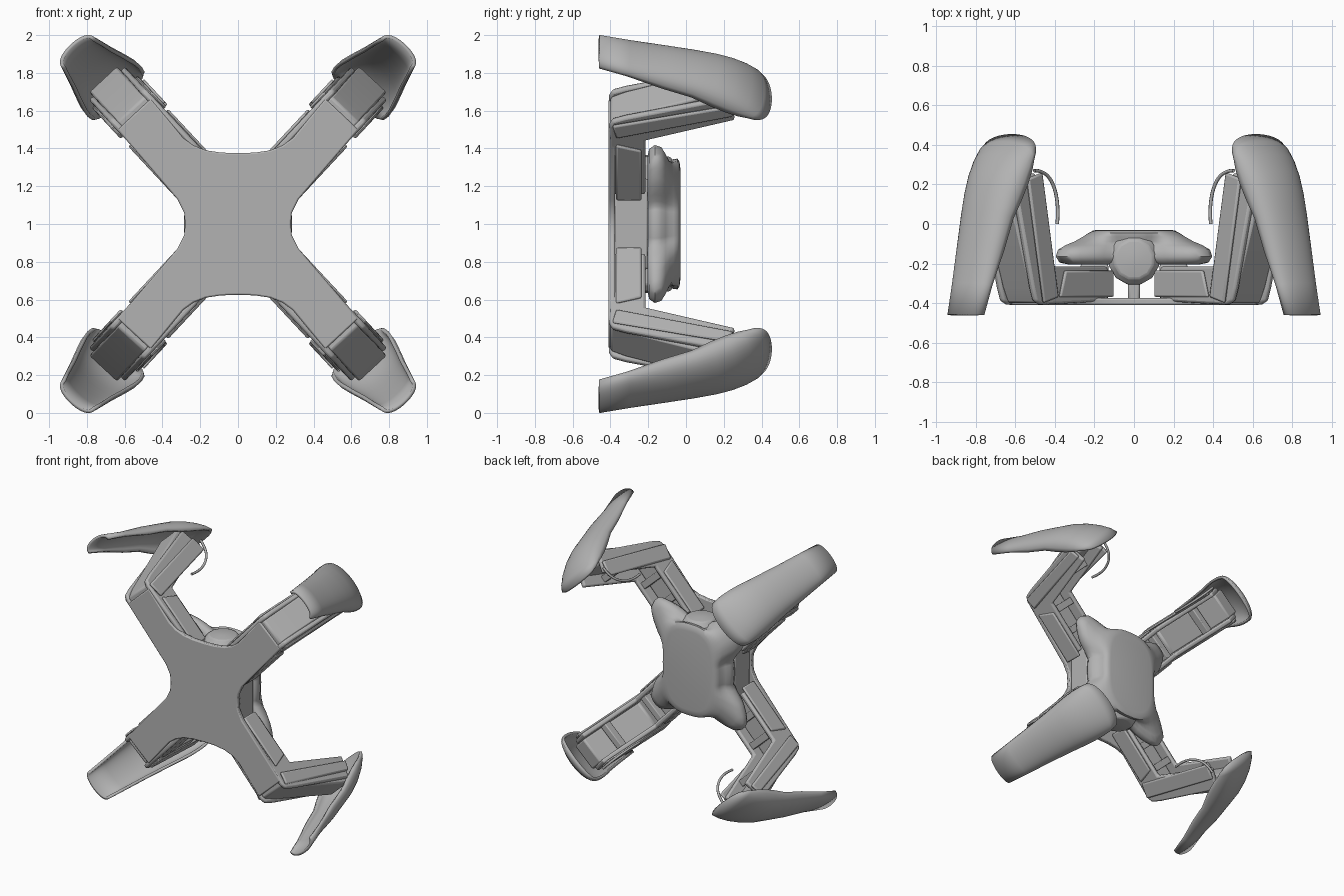
import bpy, bmesh
from math import sin, cos, pi, radians, atan2, sqrt

if "Cube" in bpy.data.objects:
    bpy.data.objects.remove(bpy.data.objects["Cube"])

GREY = bpy.data.materials.new("plain_grey")
GREY.use_nodes = True
TONE = (0.45, 0.45, 0.45, 1)
GREY.diffuse_color = TONE
GREY.node_tree.nodes["Principled BSDF"].inputs["Base Color"].default_value = TONE

CX, CZ = cos(radians(47)), sin(radians(47))
MID = 1.0
QUADS = [("upper_left", 1, 1), ("upper_right", -1, 1),
         ("lower_left", 1, -1), ("lower_right", -1, -1)]


def limb(r, p, y, sx, sz):
    """Radial distance, sideways offset and depth to a point in one quadrant."""
    return (sx * (r * CX - p * CZ), y, MID + sz * (r * CZ + p * CX))


def finish(name, bm, bevel=0.0, solid=0.0, angle=35):
    bmesh.ops.recalc_face_normals(bm, faces=bm.faces)
    me = bpy.data.meshes.new(name)
    bm.to_mesh(me)
    bm.free()
    me.materials.append(GREY)
    ob = bpy.data.objects.new(name, me)
    bpy.context.collection.objects.link(ob)
    if solid:
        m = ob.modifiers.new("thickness", "SOLIDIFY")
        m.thickness, m.offset = solid, 0
    if bevel:
        m = ob.modifiers.new("soft_edges", "BEVEL")
        m.width, m.segments, m.limit_method = bevel, 2, "ANGLE"
    bpy.ops.object.select_all(action="DESELECT")
    bpy.context.view_layer.objects.active = ob
    ob.select_set(True)
    bpy.ops.object.shade_smooth_by_angle(angle=radians(angle))
    return ob


def loft(name, rings, closed=True, caps=True, **kw):
    bm = bmesh.new()
    rows = [[bm.verts.new(c) for c in ring] for ring in rings]
    n = len(rows[0])
    for a, b in zip(rows, rows[1:]):
        for i in range(n if closed else n - 1):
            j = (i + 1) % n
            bm.faces.new((a[i], a[j], b[j], b[i]))
    if caps:
        bm.faces.new(rows[0])
        bm.faces.new(rows[-1])
    return finish(name, bm, **kw)


def slab(name, profile, p0, p1, sx, sz, bevel=0.012):
    """Extrude a radial/depth profile sideways across a limb."""
    return loft(name, [[limb(r, p, y, sx, sz) for r, y in profile] for p in (p0, p1)],
                bevel=bevel)


def box(name, centre, half, bevel=0.012):
    x, y, z = centre
    a, b, c = half
    ring = [(-a, -c), (a, -c), (a, c), (-a, c)]
    return loft(name, [[(x + u, y + s * b, z + w) for u, w in ring] for s in (-1, 1)],
                bevel=bevel)


# Cross-shaped front plate, one quadrant mirrored round
tips = [(r * CX - p * CZ, r * CZ + p * CX) for r, p in ((0.8, -0.125), (0.8, 0.115))]
quad = [(0.28, 0), (0.285, 0.06), (0.32, 0.13)] + tips + [
    (0.29, 0.455), (0.235, 0.415), (0.17, 0.39), (0.09, 0.378), (0, 0.375)]
half = quad + [(-x, z) for x, z in reversed(quad[:-1])]
outline = half + [(x, -z) for x, z in reversed(half[1:-1])]
loft("front_plate", [[(x, y, MID + z) for x, z in outline] for y in (-0.41, -0.375)],
     bevel=0.008)

# Rounded back cover: four round lobes blended into a flat-topped hump
N = 96
LOBE_C, LOBE_R = 0.41, 0.125


def lobed(t):
    a = atan2(abs(sin(t)), abs(cos(t)))
    base = 0.28 + 0.075 * sin(a) ** 2
    d = a - radians(47)
    gap = LOBE_R ** 2 - (LOBE_C * sin(d)) ** 2
    lobe = LOBE_C * cos(d) + sqrt(gap) if gap > 0 else 0
    return (base ** 10 + lobe ** 10) ** 0.1


def hump(t):
    return (abs(cos(t) / 0.22) ** 3 + abs(sin(t) / 0.345) ** 3) ** (-1 / 3)


def outline_at(t):
    """Lobed outline averaged over a small angle to soften the creases."""
    return sum(lobed(t + 0.05 * k) for k in range(-3, 4)) / 7


layers = [(0.0, 0.85, -0.205), (0.0, 0.97, -0.195), (0.0, 1.02, -0.165), (0.0, 0.99, -0.13),
          (0.1, 0.94, -0.108), (0.4, 0.95, -0.088), (0.7, 0.99, -0.065), (0.9, 1.0, -0.045),
          (1.0, 0.95, -0.034), (1.0, 0.86, -0.03)]
rings = []
for mix, scale, y in layers:
    ring = []
    for k in range(N):
        t = 2 * pi * k / N
        r = scale * (outline_at(t) * (1 - mix) + hump(t) * mix)
        ring.append((r * cos(t), y, MID + r * sin(t)))
    rings.append(ring)
loft("back_cover", rings, angle=50)

# Faceted core under the cover, with shallow domed ends
core = [(0.04, -0.365), (0.1, -0.355), (0.13, -0.32)]
core = core + [(r, -z) for r, z in reversed(core)]
loft("body_core", [[(r * cos(pi * (k + 0.5) / 6), -0.18 + r * sin(pi * (k + 0.5) / 6), MID + z)
                    for k in range(12)] for r, z in core], bevel=0.008)
box("centre_post", (0, -0.33, MID), (0.03, 0.06, 0.3))
for side, s in (("left", 1), ("right", -1)):
    box(side + "_hip_block", (s * 0.2, -0.29, MID), (0.07, 0.09, 0.24))

# Limb profiles in radial distance and depth
side_profile = [(0.33, -0.39), (0.82, -0.408), (0.86, -0.39), (0.885, -0.32), (1.02, 0.2),
                (0.87, 0.26), (0.72, -0.215), (0.33, -0.215)]
web_profile = [(0.33, -0.385), (0.83, -0.40), (0.87, -0.32), (1.05, 0.2),
               (0.93, 0.22), (0.78, -0.29), (0.33, -0.29)]
thigh_panel = [(0.3, -0.37), (0.7, -0.37), (0.66, -0.235), (0.3, -0.235)]
shin_panels = {"outer": [(0.75, -0.37), (0.84, -0.39), (0.98, 0.22), (0.91, 0.25)],
               "inner": [(0.71, -0.37), (0.82, -0.4), (0.94, 0.23), (0.83, 0.26)]}

# Shell stations: crown radius/depth, edge radius/depth, half width
stations = [(1.29, -0.46, 1.235, -0.46, 0.108), (1.24, -0.3, 1.19, -0.31, 0.122),
            (1.2, -0.1, 1.12, -0.13, 0.14), (1.155, 0.06, 1.07, 0.03, 0.157),
            (1.125, 0.17, 1.02, 0.13, 0.172), (1.085, 0.26, 0.985, 0.21, 0.182),
            (1.03, 0.345, 0.96, 0.275, 0.185), (0.965, 0.41, 0.945, 0.325, 0.183),
            (0.9, 0.446, 0.928, 0.362, 0.178)]
ARC = [pi * (k / 20 - 0.5) for k in range(21)]

for label, sx, sz in QUADS:
    # Channel-shaped leg: two side plates joined by a web
    for tag, s in (("outer", -1), ("inner", 1)):
        slab(f"{label}_leg_{tag}_plate", side_profile, s * 0.095, s * 0.13, sx, sz)
        slab(f"{label}_thigh_{tag}_panel", thigh_panel, s * 0.125, s * 0.145, sx, sz)
        slab(f"{label}_shin_{tag}_panel", shin_panels[tag], s * 0.125, s * 0.147, sx, sz)
    slab(f"{label}_leg_web", web_profile, -0.1, 0.1, sx, sz)

    # Cross bars inside the channel
    for n, (r, y) in enumerate(((0.48, -0.26), (0.66, -0.25), (0.84, 0.05))):
        slab(f"{label}_cross_bar_{n + 1}", [(r - 0.02, y - 0.04), (r + 0.03, y - 0.04),
             (r + 0.03, y + 0.02), (r - 0.02, y + 0.02)], -0.1, 0.1, sx, sz, 0.006)

    # Curved outer shell, widening from the tip to the knee
    rings = []
    for cr, cy, er, ey, w in stations:
        rise = [(t, max(cos(t), 0) ** 0.75) for t in ARC]
        rings.append([limb(er + (cr - er) * h, w * sin(t), ey + (cy - ey) * h, sx, sz)
                      for t, h in rise])
    loft(f"{label}_shell", rings, closed=False, caps=False, solid=0.02, angle=50)

    # Thin cable hooked out of the knee
    cu = bpy.data.curves.new(f"{label}_cable", "CURVE")
    cu.dimensions, cu.bevel_depth, cu.bevel_resolution = "3D", 0.009, 2
    sp = cu.splines.new("NURBS")
    path = [(0.9, 0.27), (0.82, 0.27), (0.74, 0.2), (0.72, 0.08), (0.73, 0.0)]
    sp.points.add(len(path) - 1)
    for pt, (r, y) in zip(sp.points, path):
        pt.co = (*limb(r, 0.15, y, sx, sz), 1)
    sp.use_endpoint_u = True
    cu.materials.append(GREY)
    bpy.context.collection.objects.link(bpy.data.objects.new(cu.name, cu))
